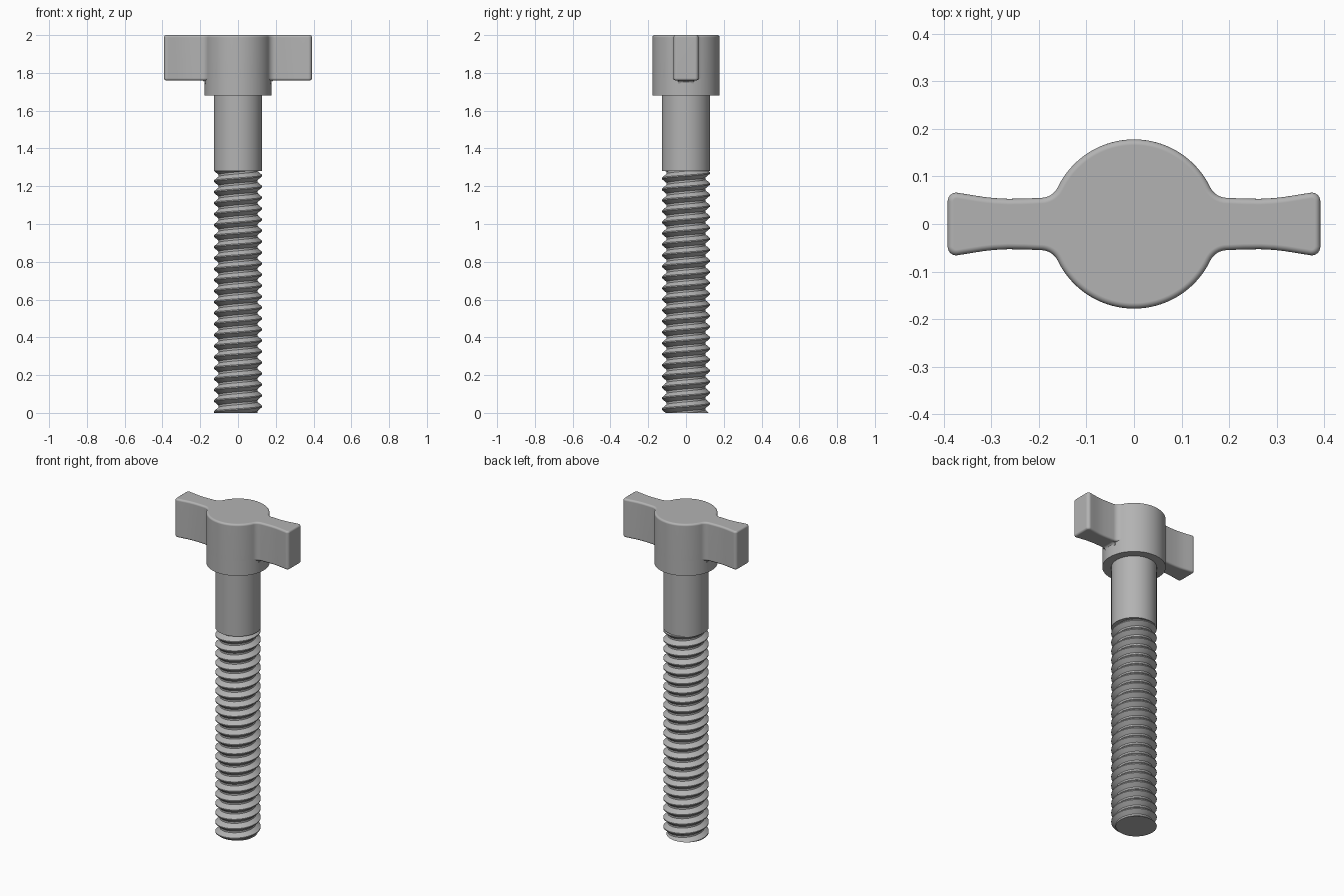
import bpy, bmesh, math
from mathutils import Vector

cube = bpy.data.objects.get("Cube")
if cube:
    bpy.data.objects.remove(cube, do_unlink=True)

steel = bpy.data.materials.new("grey steel")
steel.use_nodes = True
GREY = (0.45, 0.45, 0.45, 1)
steel.diffuse_color = GREY
steel.node_tree.nodes["Principled BSDF"].inputs["Base Color"].default_value = GREY


def finish(bm, name, angle=35):
    """Turn a bmesh into a smooth-shaded object with sharp edges kept."""
    bmesh.ops.recalc_face_normals(bm, faces=bm.faces)
    mesh = bpy.data.meshes.new(name)
    bm.to_mesh(mesh)
    bm.free()
    mesh.materials.append(steel)
    obj = bpy.data.objects.new(name, mesh)
    bpy.context.collection.objects.link(obj)
    bpy.ops.object.select_all(action='DESELECT')
    obj.select_set(True)
    bpy.context.view_layer.objects.active = obj
    bpy.ops.object.shade_smooth_by_angle(angle=math.radians(angle))
    return obj


def prism(points, direction):
    """Extrude a closed outline of 3D points along a direction."""
    bm = bmesh.new()
    face = bm.faces.new([bm.verts.new(p) for p in points])
    ext = bmesh.ops.extrude_face_region(bm, geom=[face])
    verts = [v for v in ext["geom"] if isinstance(v, bmesh.types.BMVert)]
    bmesh.ops.translate(bm, verts=verts, vec=direction)
    return bm


def arc(cx, cy, r, a0, a1, steps):
    return [(cx + r * math.cos(a0 + (a1 - a0) * i / steps),
             cy + r * math.sin(a0 + (a1 - a0) * i / steps)) for i in range(steps + 1)]


def cylinder(name, r, z0, z1):
    ring = arc(0, 0, r, 0, 2 * math.pi, 96)[:-1]
    return finish(prism([(x, y, z0) for x, y in ring], (0, 0, z1 - z0)), name)


HUB_R, SHANK_R, ROOT_R = 0.178, 0.128, 0.103
HUB_Z, WING_Z, TOP_Z, THREAD_Z = 1.68, 1.76, 2.0, 1.28

# Winged head: one quarter of the outline, mirrored twice
FILLET, NECK_Y = 0.04, 0.055
fy = NECK_Y + FILLET
fx = math.sqrt((HUB_R + FILLET) ** 2 - fy ** 2)
hub_angle = math.atan2(fy, fx)
quarter = arc(0.374, 0.048, 0.018, 0, math.radians(100), 6)
quarter += [(0.345, 0.0615), (0.32, 0.0575), (0.295, 0.0545), (0.265, 0.053), (0.23, 0.0535)]
quarter += arc(fx, fy, FILLET, -math.pi / 2, hub_angle - math.pi, 8)
quarter += arc(0, 0, HUB_R, hub_angle, math.pi / 2, 20)[1:]
half = quarter + [(-x, y) for x, y in reversed(quarter[:-1])]
outline = half + [(x, -y) for x, y in reversed(half)]

bm = prism([(x, y, WING_Z) for x, y in outline], (0, 0, TOP_Z - WING_Z))
rims = [e for e in bm.edges if abs(e.verts[0].co.z - e.verts[1].co.z) < 1e-4]
bmesh.ops.bevel(bm, geom=rims, offset=0.012, segments=4, profile=0.5, affect='EDGES')
head = finish(bm, "winged_head")
weighted = head.modifiers.new("flat_caps", 'WEIGHTED_NORMAL')
weighted.keep_sharp = True

# Hub collar below the wings and plain shank
cylinder("hub_collar", HUB_R, HUB_Z, WING_Z + 0.013)
cylinder("shank", SHANK_R, THREAD_Z, HUB_Z + 0.01)

# Small fillets under each wing root
for side, name in ((1, "left_wing_fillet"), (-1, "right_wing_fillet")):
    r = 0.018
    curve = arc(HUB_R + r - 0.003, WING_Z - r, r, math.pi, math.pi / 2, 6)
    profile = [(0.16, WING_Z + 0.005), (0.16, WING_Z - r)] + curve + [(HUB_R + r, WING_Z + 0.005)]
    finish(prism([(side * x, -0.043, z) for x, z in profile], (0, 0.086, 0)), name)

# Screw thread: helical sweep of a trapezoid tooth, trimmed flat at both ends
TURNS, STEPS = 22, 72
pitch = THREAD_Z / TURNS
tooth = [(0.0, ROOT_R), (0.18, ROOT_R), (0.54, SHANK_R), (0.64, SHANK_R)]
bm = bmesh.new()
columns = []
for j in range(STEPS + 1):
    a = 2 * math.pi * j / STEPS
    columns.append([bm.verts.new((r * math.cos(a), r * math.sin(a),
                                  pitch * (k + t + j / STEPS)))
                    for k in range(-2, TURNS + 2) for t, r in tooth])
for c0, c1 in zip(columns, columns[1:]):
    for i in range(len(c0) - 1):
        bm.faces.new((c0[i], c1[i], c1[i + 1], c0[i + 1]))
bmesh.ops.remove_doubles(bm, verts=bm.verts, dist=1e-5)
for z, up in ((0, -1), (THREAD_Z, 1)):
    cut = bmesh.ops.bisect_plane(bm, geom=bm.verts[:] + bm.edges[:] + bm.faces[:], dist=1e-6,
                                 plane_co=Vector((0, 0, z)), plane_no=Vector((0, 0, up)),
                                 clear_outer=True)
    rim = [e for e in cut["geom_cut"] if isinstance(e, bmesh.types.BMEdge)]
    bmesh.ops.holes_fill(bm, edges=rim, sides=0)
finish(bm, "screw_thread", 30)
